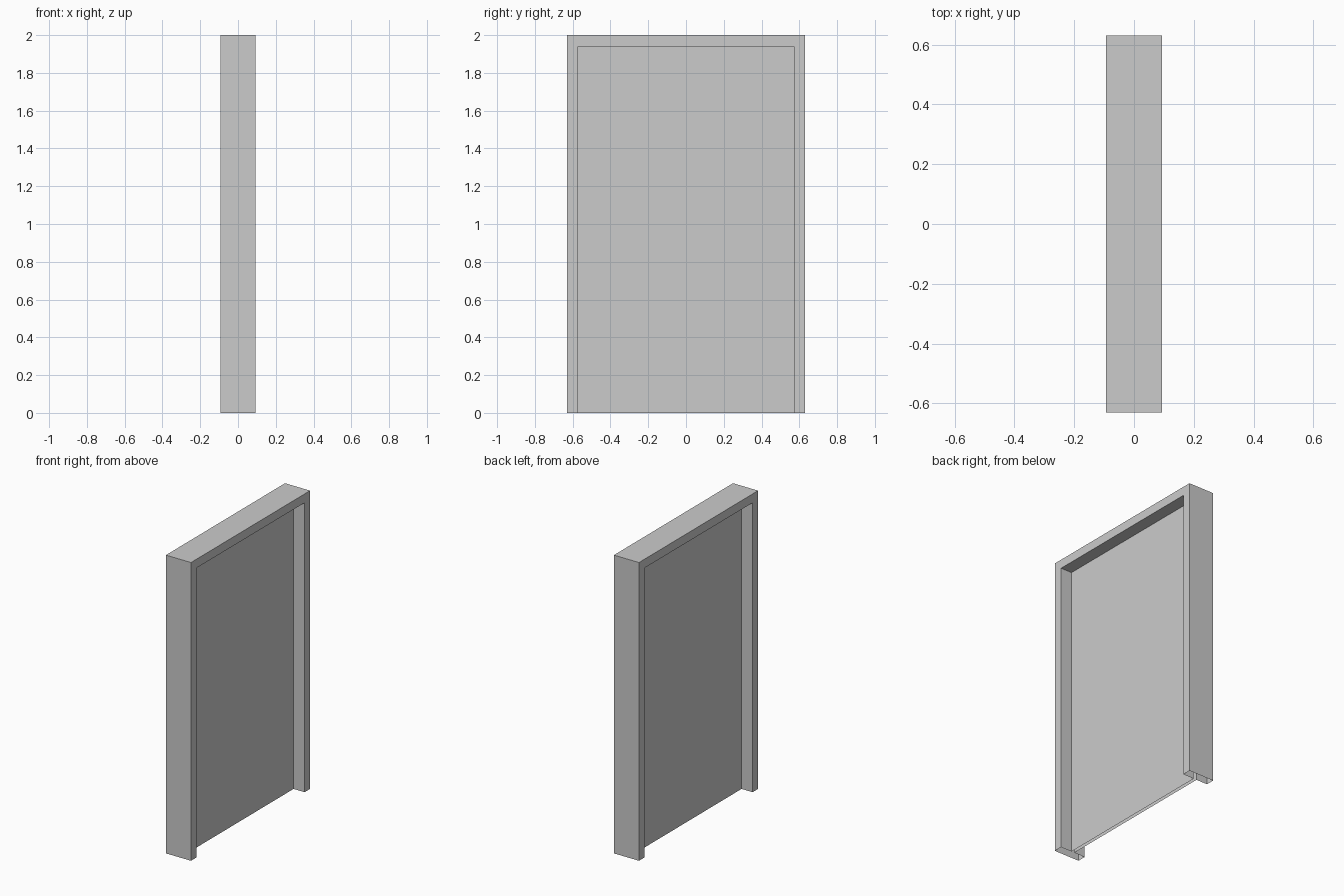
import bpy, bmesh

if "Cube" in bpy.data.objects:
    bpy.data.objects.remove(bpy.data.objects["Cube"])

HALF_D, HALF_P = 0.093, 0.011      # half depth of frame and of door panel
OUTER, INNER = (0.631, 2.0), (0.573, 1.941)   # half width, height

bm = bmesh.new()


def arch(x, size):
    """Upside-down U of vertices in the plane at x."""
    w, h = size
    return [bm.verts.new((x, y, z)) for y, z in ((-w, 0), (-w, h), (w, h), (w, 0))]


def bridge(a, b):
    for i in range(3):
        bm.faces.new((a[i], a[i + 1], b[i + 1], b[i]))


# Frame front face, reveal and recessed panel on each side (underside is open)
rims = []
for s in (-1, 1):
    rim = arch(s * HALF_D, OUTER)
    lip = arch(s * HALF_D, INNER)
    panel = arch(s * HALF_P, INNER)
    bridge(rim, lip)
    bridge(lip, panel)
    bm.faces.new(panel)
    rims.append(rim)

# Outer jamb sides and top
bridge(rims[0], rims[1])

bmesh.ops.recalc_face_normals(bm, faces=bm.faces)
mesh = bpy.data.meshes.new("door_with_frame")
bm.to_mesh(mesh)
bm.free()
door = bpy.data.objects.new("door_with_frame", mesh)
bpy.context.collection.objects.link(door)
